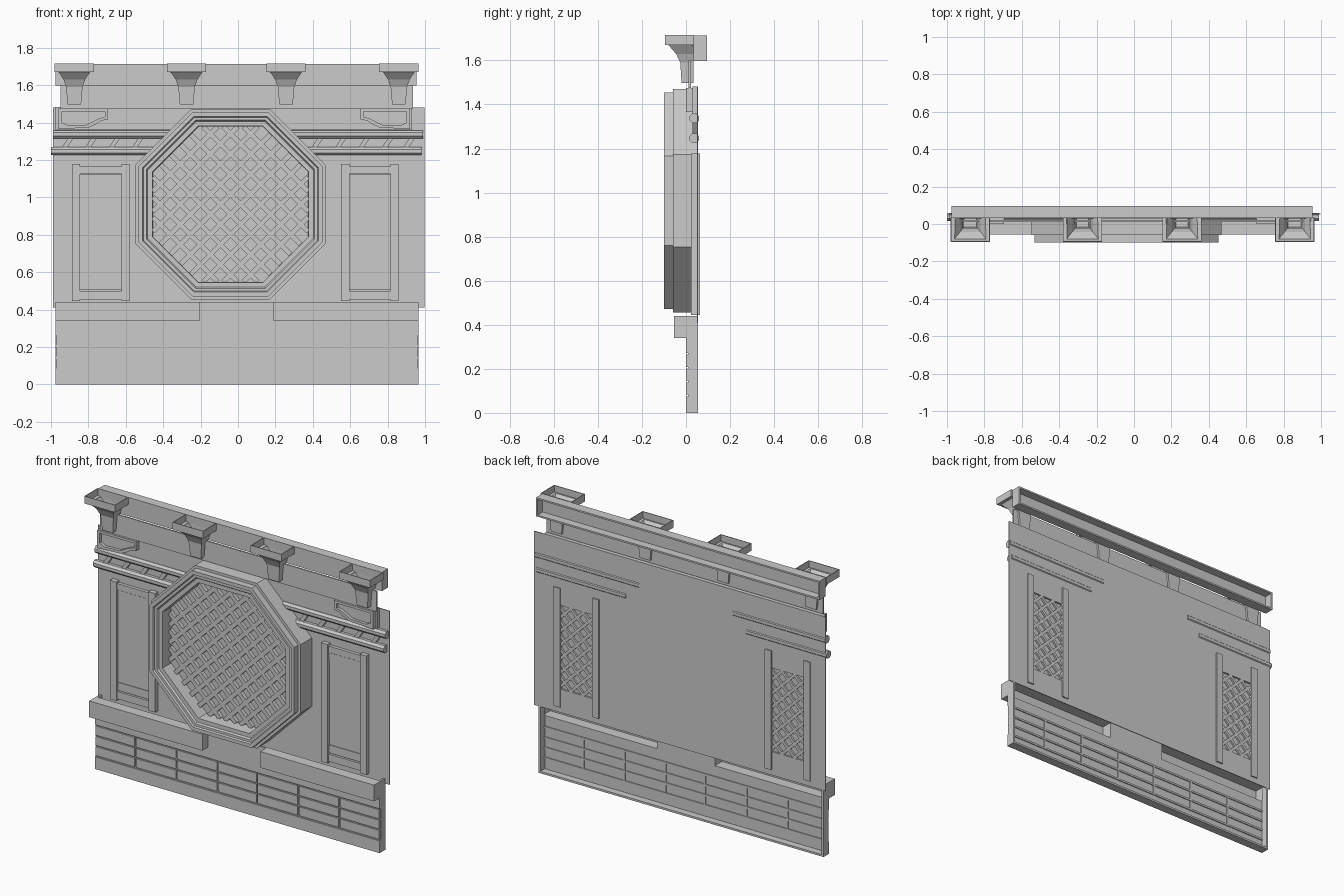
import bpy, bmesh, math
from mathutils import Vector, Matrix

if "Cube" in bpy.data.objects:
    bpy.data.objects.remove(bpy.data.objects["Cube"])


def finish(name, bm):
    me = bpy.data.meshes.new(name)
    bm.to_mesh(me)
    bm.free()
    ob = bpy.data.objects.new(name, me)
    bpy.context.collection.objects.link(ob)
    return ob


def prism(bm, pts, y0, y1):
    """Extrude an x-z outline from y0 to y1."""
    a = [bm.verts.new((x, y0, z)) for x, z in pts]
    b = [bm.verts.new((x, y1, z)) for x, z in pts]
    n = len(pts)
    fs = [bm.faces.new(a), bm.faces.new(b[::-1])]
    fs += [bm.faces.new((a[i], b[i], b[(i + 1) % n], a[(i + 1) % n])) for i in range(n)]
    bmesh.ops.recalc_face_normals(bm, faces=fs)
    return fs


def box(bm, x0, x1, y0, y1, z0, z1, open_back=False):
    fs = prism(bm, [(x0, z0), (x1, z0), (x1, z1), (x0, z1)], y0, y1)
    if open_back:
        bm.faces.remove(fs[1])


def bar(bm, p, q, w, y0, y1):
    p, q = Vector(p), Vector(q)
    d = (q - p).normalized() * w / 2
    s = Vector((-d.y, d.x))
    prism(bm, [p + s, p - s, q - s, q + s], y0, y1)


def lattice(bm, outline, step, w, y0, y1):
    """Diagonal bars clipped to a convex counter-clockwise x-z outline."""
    c = sum((Vector(p) for p in outline), Vector((0, 0))) / len(outline)
    for sx in (1, -1):
        d = Vector((sx, 1)).normalized()
        nrm = Vector((-d.y, d.x))
        for k in range(-12, 13):
            o, lo, hi = c + nrm * step * (k + 0.5), -9.0, 9.0
            for i, a in enumerate(outline):
                a, b = Vector(a), Vector(outline[(i + 1) % len(outline)])
                inward = Vector((a.y - b.y, b.x - a.x))
                den, num = inward.dot(d), inward.dot(a - o)
                if abs(den) < 1e-6:
                    if num > 0:
                        hi = -9.0
                elif den > 0:
                    lo = max(lo, num / den)
                else:
                    hi = min(hi, num / den)
            if hi - lo > 0.02:
                bar(bm, o + d * lo, o + d * hi, w, y0, y1)


# Base: open-backed plinth with three courses of bricks
X0, X1 = -0.975, 0.965
bm = bmesh.new()
box(bm, X0, X1, 0, 0.012, 0, 0.075)
box(bm, X0, X1, 0, 0.012, 0.273, 0.34)
box(bm, -0.205, 0.19, 0, 0.012, 0.34, 0.44)
box(bm, X0, X0 + 0.012, 0.012, 0.055, 0, 0.44)
box(bm, X1 - 0.012, X1, 0.012, 0.055, 0, 0.44)
box(bm, X0, X1, 0.012, 0.055, 0, 0.012)
finish("base_frame", bm)
cols = [X0, -0.7, -0.42, -0.14, 0.13, 0.41, 0.69, X1]
rows = [0.08, 0.143, 0.205, 0.27]
bm = bmesh.new()
for a, b in zip(cols, cols[1:]):
    for c, d in zip(rows, rows[1:]):
        box(bm, a + 0.004, b - 0.004, 0, 0.012, c + 0.004, d - 0.004)
finish("base_bricks", bm)
bm = bmesh.new()
for z in rows:
    box(bm, X0, X1, 0.008, 0.018, z - 0.006, z + 0.006)
for x in cols[1:-1]:
    box(bm, x - 0.006, x + 0.006, 0.008, 0.017, 0.08, 0.27)
finish("brick_joints", bm)

# Ledges on top of the base
bm = bmesh.new()
box(bm, X0, -0.205, -0.055, 0.012, 0.34, 0.44, True)
box(bm, 0.19, X1, -0.055, 0.012, 0.34, 0.44, True)
finish("ledges", bm)

# Wall sheet with two window openings
WINDOWS = (-0.734, 0.705)
bm = bmesh.new()
xs = [-0.99, -0.85, -0.618, 0.589, 0.821, 0.997]
for i, (a, b) in enumerate(zip(xs, xs[1:])):
    for c, d in ([(0.41, 0.555), (1.07, 1.48)] if i % 2 else [(0.41, 1.48)]):
        box(bm, a, b, 0.05, 0.055, c, d)
finish("wall", bm)

# Side windows: posts, crossbars, sheet and lattice behind it
posts, sheet, grid = bmesh.new(), bmesh.new(), bmesh.new()
for cx in WINDOWS:
    for s in (-1, 1):
        m = cx + s * 0.132
        box(posts, m - 0.022, m + 0.022, 0.022, 0.063, 0.445, 1.177)
    for z0, z1, y in ((1.07, 1.122, 0.036), (1.126, 1.165, 0.03),
                      (0.505, 0.555, 0.036), (0.455, 0.5, 0.03)):
        box(posts, cx - 0.11, cx + 0.11, y, 0.055, z0, z1)
    box(sheet, cx - 0.115, cx + 0.115, 0.04, 0.044, 0.55, 1.075)
    lattice(grid, [(cx - 0.115, 0.555), (cx + 0.115, 0.555), (cx + 0.115, 1.07),
                   (cx - 0.115, 1.07)], 0.06, 0.018, 0.044, 0.055)
finish("window_frames", posts)
finish("window_sheets", sheet)
finish("window_lattice", grid)

# Octagonal stepped frame
CX, CZ = -0.04, 0.963


def octagon(r):
    k = r / math.cos(math.pi / 8)
    return [(CX + k * math.cos((i + 0.5) * math.pi / 4),
             CZ + k * math.sin((i + 0.5) * math.pi / 4)) for i in range(8)]


profile = [(0.508, 0.052), (0.508, -0.06), (0.492, -0.06), (0.492, -0.1), (0.47, -0.1),
           (0.465, -0.09), (0.45, -0.09), (0.443, -0.08), (0.418, -0.08), (0.415, 0.0)]
bm = bmesh.new()
rings = [[bm.verts.new((x, y, z)) for x, z in octagon(r)] for r, y in profile]
for a, b in zip(rings, rings[1:]):
    for i in range(8):
        j = (i + 1) % 8
        bm.faces.new((a[i], a[j], b[j], b[i]))
bm.faces.new(rings[-1])
bmesh.ops.recalc_face_normals(bm, faces=bm.faces[:])
finish("octagon_frame", bm)
bm = bmesh.new()
lattice(bm, octagon(0.415), 0.076, 0.026, -0.022, 0.0)
finish("octagon_lattice", bm)

# Paired rails with slanted struts
bm = bmesh.new()
for x0, x1, z in ((-0.99, -0.36, 1.337), (-1.0, -0.45, 1.247),
                  (0.28, 0.99, 1.337), (0.37, 0.98, 1.247)):
    m = (Matrix.Translation(((x0 + x1) / 2, 0.038, z)) @ Matrix.Rotation(math.pi / 2, 4, 'Y')
         @ Matrix.Rotation(math.pi / 8, 4, 'Z'))
    bmesh.ops.create_cone(bm, cap_ends=True, segments=8, radius1=0.0235, radius2=0.0235,
                          depth=x1 - x0, matrix=m)
for x in (-0.91, -0.785, -0.66, -0.535, 0.425, 0.55, 0.675, 0.8, 0.915):
    bar(bm, (x - 0.025, 1.255), (x + 0.025, 1.33), 0.024, 0.03, 0.05)
finish("rails", bm)

# Frieze strip and corner brackets with raised rims
bm = bmesh.new()
box(bm, -0.975, 0.93, 0.03, 0.055, 1.36, 1.482)
finish("frieze", bm)
outline = [(0, 1.475), (0, 1.365), (0.05, 1.368), (0.16, 1.372), (0.2, 1.39),
           (0.23, 1.41), (0.265, 1.417), (0.265, 1.475)]
inner = [(0.018, 1.46), (0.018, 1.4), (0.05, 1.385), (0.15, 1.388), (0.185, 1.405),
         (0.22, 1.423), (0.25, 1.43), (0.25, 1.46)]
bm = bmesh.new()
for x, s in ((-0.96, 1), (0.92, -1)):
    fs = prism(bm, [(x + s * u, z) for u, z in outline], 0.0, 0.04)
    front = fs[0].verts[:]
    bm.faces.remove(fs[0])
    rim = [bm.verts.new((x + s * u, 0.0, z)) for u, z in inner]
    floor = [bm.verts.new((x + s * u, 0.018, z)) for u, z in inner]
    front.sort(key=lambda v: min(range(8), key=lambda i: (
        abs(x + s * outline[i][0] - v.co.x) + abs(outline[i][1] - v.co.z))))
    for i in range(8):
        j = (i + 1) % 8
        bm.faces.new((front[i], front[j], rim[j], rim[i]))
        bm.faces.new((rim[i], rim[j], floor[j], floor[i]))
    bm.faces.new(floor)
bmesh.ops.recalc_face_normals(bm, faces=bm.faces[:])
finish("corner_brackets", bm)

# Cornice: plate below and open-backed beam above
bm = bmesh.new()
box(bm, -0.95, 0.935, 0.012, 0.022, 1.475, 1.6)
finish("cornice_plate", bm)
bm = bmesh.new()
box(bm, -0.975, 0.955, 0.035, 0.045, 1.597, 1.713)
box(bm, -0.975, 0.955, 0.045, 0.095, 1.597, 1.607)
box(bm, -0.975, 0.955, 0.045, 0.095, 1.703, 1.713)
for x in (-0.975, 0.945):
    box(bm, x, x + 0.01, 0.045, 0.095, 1.607, 1.703)
finish("cornice_beam", bm)

# Corbels: hollow, open-topped funnels (half width, front y, z)
levels = [(0.036, -0.02, 1.497), (0.044, -0.026, 1.59), (0.058, -0.045, 1.63),
          (0.085, -0.08, 1.67), (0.105, -0.096, 1.67), (0.105, -0.096, 1.715)]
bm = bmesh.new()
for cx in (-0.875, -0.275, 0.257, 0.86):
    rings = [[bm.verts.new((cx + sx * w, y, z)) for sx, y in
              ((-1, f), (1, f), (1, 0.035), (-1, 0.035))] for w, f, z in levels]
    bm.faces.new(rings[0][::-1])
    for a, b in zip(rings, rings[1:]):
        for i in range(4):
            j = (i + 1) % 4
            bm.faces.new((a[i], a[j], b[j], b[i]))
ob = finish("corbels", bm)
mod = ob.modifiers.new("wall_thickness", 'SOLIDIFY')
mod.thickness = 0.006
